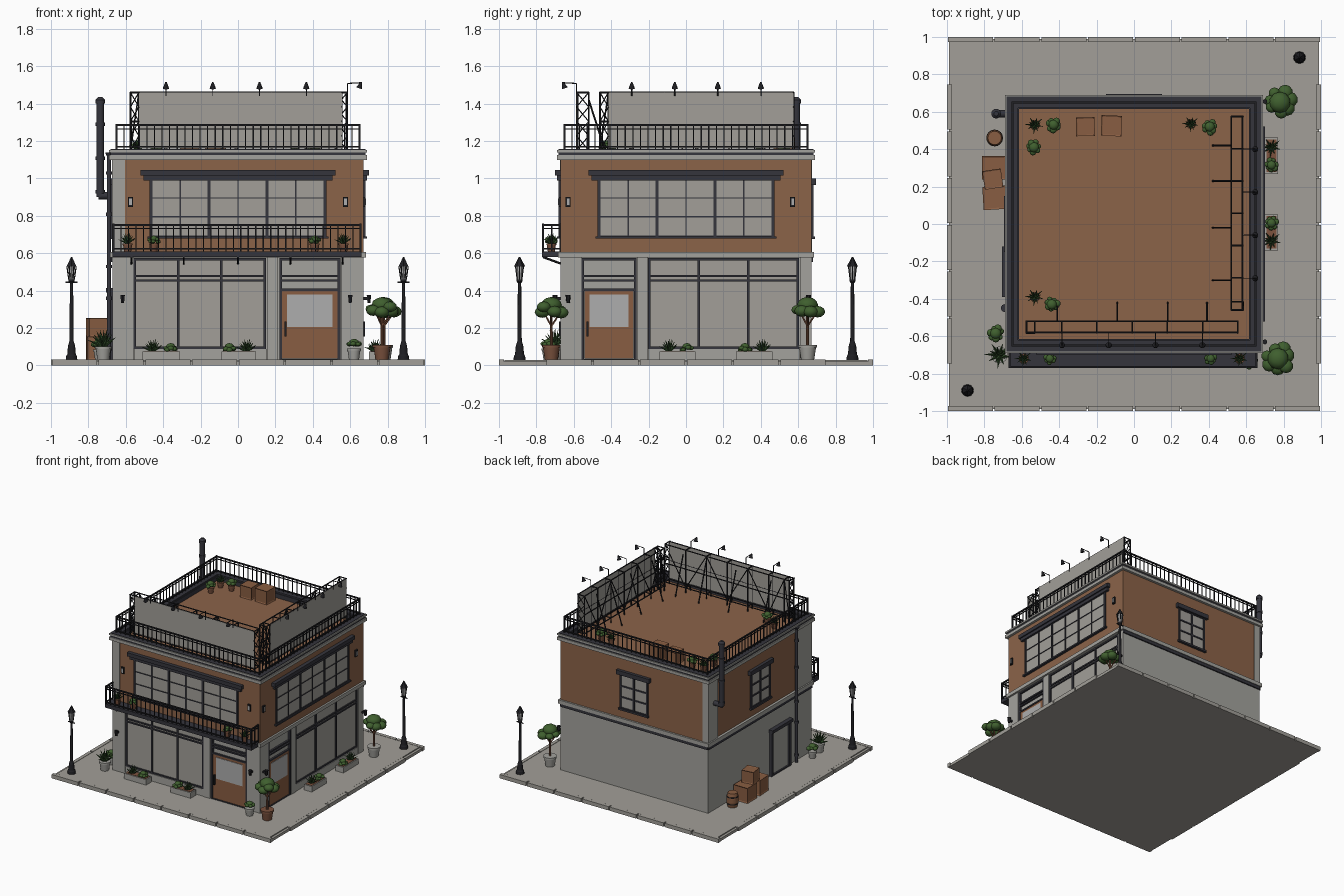
import bpy, bmesh, math, random
from mathutils import Matrix, Vector

random.seed(4)
cube = bpy.data.objects.get("Cube")
if cube:
    bpy.data.objects.remove(cube)

COLOURS = {
    "stone": (.37, .365, .34), "paving": (.36, .345, .315), "pale_glass": (.42, .42, .42),
    "brick": (.26, .125, .066), "wood": (.25, .11, .054), "dark_trim": (.035, .035, .045),
    "black_metal": (.014, .014, .017), "leaf": (.05, .115, .028), "dark_leaf": (.03, .075, .022),
    "terracotta": (.2, .085, .048)}
MATS = {}
for label, rgb in COLOURS.items():
    m = bpy.data.materials.new(label)
    m.use_nodes = True
    m.diffuse_color = (*rgb, 1)
    m.node_tree.nodes["Principled BSDF"].inputs["Base Color"].default_value = (*rgb, 1)
    MATS[label] = m

parts = {}
W = .67        # half width of the building
G = .03        # pavement level
ROOF = 1.11


def mesh(name, mat):
    return parts.setdefault(name, (bmesh.new(), mat))[0]


def box(name, mat, a, b, grow=0):
    a, b = Vector(a), Vector(b)
    size = [abs(v) + 2 * grow for v in b - a]
    bmesh.ops.create_cube(mesh(name, mat), size=1,
                          matrix=Matrix.Translation((a + b) / 2) @ Matrix.Diagonal((*size, 1)))


def rod(name, mat, a, b, r, r2=None, seg=6):
    a, b = Vector(a), Vector(b)
    turn = (b - a).to_track_quat('Z', 'Y').to_matrix().to_4x4()
    bmesh.ops.create_cone(mesh(name, mat), cap_ends=True, segments=seg, radius1=r,
                          radius2=r if r2 is None else r2, depth=(b - a).length,
                          matrix=Matrix.Translation((a + b) / 2) @ turn)


def lathe(name, mat, x, y, z, profile, seg=16):
    for (r, h), (r2, h2) in zip(profile, profile[1:]):
        rod(name, mat, (x, y, z + h), (x, y, z + h2), r, r2, seg)


def at(side, u, d, z):
    """Point on a facade: u along it, d outward from it."""
    return {"front": (u, -W - d, z), "right": (W + d, u, z),
            "back": (-u, W + d, z), "left": (-W - d, -u, z)}[side]


def slab(name, mat, side, u0, u1, z0, z1, d0, d1):
    box(name, mat, at(side, u0, d0, z0), at(side, u1, d1, z1))


def ring(name, mat, outer, inner, z0, z1):
    for s in (-1, 1):
        box(name, mat, (-outer, s * inner, z0), (outer, s * outer, z1))
        box(name, mat, (s * inner, -inner, z0), (s * outer, inner, z1))


def frame(name, side, u0, u1, z0, z1, us, zs, d0, d1, t=.007):
    for u in (u0, u1, *us):
        slab(name, "dark_trim", side, u - t, u + t, z0 - t, z1 + t, d0, d1)
    for z in (z0, z1, *zs):
        slab(name, "dark_trim", side, u0, u1, z - t * .8, z + t * .8, d0, d1 - .001)


def railing(name, a, b, z0, z1):
    a, b = Vector(a), Vector(b)
    for z, t in ((z1 - .005, .005), (z1 - .025, .003), (z0 + .015, .004)):
        box(name, "black_metal", (*a, z), (*b, z), t)
    n = max(2, round((b - a).length / .04))
    for i in range(n + 1):
        p = a.lerp(b, i / n)
        box(name, "black_metal", (*p, z0), (*p, z1 - .005), .006 if i in (0, n) else .003)


# pavement with kerb blocks
box("pavement", "paving", (-.97, -.97, 0), (.97, .97, G))
ring("kerb_bed", "paving", .99, .97, 0, .022)
for i in range(8):
    lo, hi = -1 + i / 4 + .005, -1 + (i + 1) / 4 - .005
    for s in (-1, 1):
        box("kerb", "paving", (lo, s * .972, 0), (hi, s, G + .001))
        if 0 < i < 7:
            box("kerb", "paving", (s * .972, lo, 0), (s, hi, G + .001))

# building body and corner piers
box("ground_floor", "stone", (-W, -W + .02, G), (W - .02, W, .58))
box("upper_floor", "brick", (-W + .005, -W, .6), (W, W, 1.1))
box("front_corner_pier", "stone", (-W - .004, -W - .004, .6), (-.605, -.48, 1.1))
box("back_corner_pier", "stone", (-W - .004, .55, .6), (-.62, W + .003, 1.1))
for lo, hi in ((-W, -.56), (.155, .215), (.55, W)):
    slab("front_piers", "stone", "front", lo, hi, G, .58, -.03, 0)
for lo, hi in ((-W, -.56), (-.26, -.205), (.61, W)):
    slab("side_piers", "stone", "right", lo, hi, G, .58, -.03, 0)
ring("floor_ledge", "stone", .685, .6, .578, .608)
for side in ("back", "left"):
    slab("ledge_band", "dark_trim", side, -W, W, .553, .579, 0, .01)

# cornice, parapet and roof
box("roof_floor", "brick", (-.64, -.64, 1.09), (.64, .64, ROOF))
ring("cornice", "stone", .69, .64, 1.1, 1.125)
ring("cornice", "stone", .677, .64, 1.125, 1.14)
ring("cornice", "stone", .69, .66, 1.14, 1.153)
ring("parapet_cap", "dark_trim", .682, .62, 1.1, 1.157)
ring("parapet_cap", "dark_trim", .64, .615, ROOF, 1.145)
for s in (-.65, .65):
    railing("roof_railing", (-.65, s), (.65, s), 1.155, 1.29)
    railing("roof_railing", (s, -.65), (s, .65), 1.155, 1.29)

# shop windows and shop doors
for side, u0, u1, door0, door1 in (("front", -.552, .143, .228, .54), ("right", -.197, .598, -.552, -.272)):
    thirds = [u0 + (u1 - u0) * k / 3 for k in (1, 2)]
    slab("shop_glass", "paving", side, u0, u1, .095, .57, -.02, -.016)
    frame("shop_window_frame", side, u0, u1, .095, .568, thirds, (.455, .478), -.02, -.006)
    slab("shop_sill", "stone", side, u0 - .005, u1 + .01, G, .088, -.02, -.004)
    frame("shop_door_frame", side, door0, door1, G, .568, (), (.405, .455, .478), -.02, -.004)
    slab("shop_door", "wood", side, door0 + .008, door1 - .008, G + .008, .398, -.02, -.01)
    slab("shop_door_glass", "pale_glass", side, door0 + .035, door1 - .035, .205, .38, -.011, -.006)
    slab("door_handle", "black_metal", side, door0 + .02, door0 + .03, .155, .235, -.01, .008)

# upper windows
for side in ("front", "right"):
    slab("wide_window_glass", "paving", side, -.465, .465, .69, 1, 0, .004)
    frame("wide_window_frame", side, -.465, .465, .69, .995, (-.155, .155), (), 0, .012)
    frame("wide_window_bars", side, -.465, .465, .69, .995, (-.31, 0, .31), (.795, .895), 0, .01, .004)
    slab("wide_window_lintel", "dark_trim", side, -.505, .505, .99, 1.02, 0, .02)
    slab("wide_window_lintel", "dark_trim", side, -.52, .52, 1.015, 1.045, 0, .03)
    slab("wide_window_sill", "dark_trim", side, -.485, .485, .678, .69, 0, .02)
for side in ("back", "left"):
    slab("small_window_glass", "paving", side, -.12, .12, .69, .97, 0, .004)
    frame("small_window_frame", side, -.12, .12, .69, .965, (0,), (.78, .87), 0, .012)
    slab("small_window_lintel", "dark_trim", side, -.15, .15, .965, 1, 0, .025)
    slab("small_window_sill", "dark_trim", side, -.135, .135, .675, .69, 0, .02)

# side service door
slab("service_door", "stone", "left", .15, .36, G, .39, 0, .006)
frame("service_door_frame", "left", .14, .37, G, .39, (), (), 0, .02, .012)
slab("service_door_frame", "dark_trim", "left", .12, .39, .39, .415, 0, .035)

# wall lights
for side, us, lows in (("front", (-.575, .575), (-.617, .6)), ("right", (-.63, .57), (-.63, .655))):
    for u in us:
        slab("upper_wall_lights", "black_metal", side, u - .013, u + .013, .848, .902, 0, .012)
        slab("upper_wall_light_glass", "pale_glass", side, u - .007, u + .007, .858, .892, .01, .015)
    for u in lows:
        slab("lower_wall_lights", "black_metal", side, u - .006, u + .006, .35, .365, 0, .03)
        rod("lower_wall_lights", "black_metal", at(side, u, .03, .335), at(side, u, .03, .378), .009, .014)

# balcony
slab("balcony_floor", "dark_trim", "front", -W, .66, .58, .61, 0, .1)
railing("balcony_railing", (-.665, -.765), (.655, -.765), .61, .757)
for x in (-.665, .655):
    railing("balcony_railing", (x, -.765), (x, -W), .61, .757)
for x in (-.57, -.29, 0, .28, .56):
    rod("balcony_brackets", "black_metal", (x, -.765, .58), (x, -W, .545), .006)


# rooftop boards on braced frames with lamps
def board(side, u0, u1, lamps, braces):
    name, outer, inner, lo, hi = side + "_board", -.085, -.15, 1.15, 1.46
    slab(name, "paving", side, u0 + .045, u1, 1.16, hi, outer - .01, outer)
    metal = lambda a, b, r=.005: rod(name + "_frame", "black_metal", at(side, *a), at(side, *b), r)
    mid = (lo + hi) / 2
    stops = [u0, u0 + .045] + [u0 + (u1 - u0) * k / 6 for k in range(1, 7)]
    for d in (outer - .006, inner):
        for z in (lo, mid, hi):
            metal((u0, d, z), (u1, d, z))
    for u in stops:
        for d in (outer - .006, inner):
            metal((u, d, ROOF), (u, d, hi))
        metal((u, outer, hi), (u, inner, hi))
        metal((u, outer, lo), (u, inner, lo))
    for k, (a, b) in enumerate(zip(stops, stops[1:])):
        metal((a, inner, hi if k % 2 else lo), (b, inner, lo if k % 2 else hi), .004)
    for k in range(4):
        z0, z1 = (lo + (hi - lo) * j / 4 for j in (k, k + 1))
        for u in (u0, u1):
            metal((u, outer, z0), (u, inner, z1), .003)
            metal((u, outer, z1), (u, inner, z0), .003)
        for a, b in ((z0, z1), (z1, z0)):
            metal((u0, outer, a), (u0 + .045, outer, b), .003)
    for u in braces:
        metal((u, inner, 1.42), (u, -.25, ROOF))
    for u in lamps:
        metal((u, outer, hi - .02), (u, outer, 1.508), .003)
        metal((u, outer, 1.508), (u, -.01, 1.512), .003)
        rod("board_lamps", "black_metal", at(side, u, -.022, 1.482), at(side, u, -.01, 1.515), .017, .004, 10)


board("front", -.575, .555, (-.385, -.135, .115, .365), (-.41, -.09, .18, .39))
board("right", -.46, .575, (-.29, -.06, .17, .4), (-.3, -.02, .23, .42))

# flue and drainpipe
lathe("flue", "dark_trim", -.737, .59, .9, [(.02, 0), (.02, .5), (.026, .5), (.026, .52), (.012, .535)])
for z in (.02, .2, .38):
    lathe("flue", "dark_trim", -.737, .59, .9 + z, [(.025, 0), (.025, .018)])
rod("flue", "dark_trim", (-.745, .59, .908), (-W, .59, .908), .02, seg=16)
lathe("drainpipe", "dark_trim", -.69, -.45, G, [(.012, 0), (.012, 1.09), (.022, 1.11)], 10)
for z in (.08, .35, .52, .8, 1.02):
    lathe("drainpipe", "dark_trim", -.69, -.45, z, [(.017, 0), (.017, .018)], 10)

# street lamps
for x, y in ((-.89, -.89), (.885, .89)):
    lathe("street_lamps", "black_metal", x, y, G, [(.033, 0), (.03, .02), (.024, .03), (.02, .075),
          (.012, .1), (.009, .41), (.016, .42), (.016, .43)], 10)
    box("street_lamps", "black_metal", (x - .028, y, .445), (x + .028, y, .445), .003)
    lathe("street_lamp_glass", "pale_glass", x, y, .46, [(.014, 0), (.022, .07)], 6)
    lathe("street_lamps", "black_metal", x, y, .53, [(.03, 0), (.014, .03), (.004, .05)], 6)
    for k in range(6):
        c, s = math.cos(k * math.pi / 3), math.sin(k * math.pi / 3)
        rod("street_lamps", "black_metal", (x + c * .015, y + s * .015, .46), (x + c * .025, y + s * .025, .53), .003)


# plants
def blob(name, mat, x, y, z, r, flat=.75):
    bmesh.ops.create_icosphere(mesh(name, mat), subdivisions=2, radius=r,
                               matrix=Matrix.Translation((x, y, z)) @ Matrix.Diagonal((1, 1, flat, 1)))


def clump(x, y, z, r):
    blob("foliage", "leaf", x, y, z + r * .3, r * .6)
    for k in range(7):
        t = k * math.tau / 7 + random.random() * .4
        far = r * random.uniform(.5, .65)
        blob("foliage", "leaf", x + far * math.cos(t), y + far * math.sin(t),
             z + r * random.uniform(-.2, .2), r * random.uniform(.32, .45))


def spikes(x, y, z, r):
    for k in range(18):
        t, lean = k * 2.4, .25 + .75 * k / 18
        tip = Vector((x + r * lean * math.cos(t), y + r * lean * math.sin(t), z + r * (1.35 - lean)))
        rod("spiky_leaves", "dark_leaf", (x, y, z), tip, r * .14, .001, 4)


def pot(x, y, z, r, mat):
    lathe(mat + "_pots", mat, x, y, z, [(r * .7, 0), (r * .9, r * 1.3), (r, r * 1.3), (r, r * 1.6)])
    return z + r * 1.6


def potted(plant, x, y, z, r, mat, size):
    plant(x, y, pot(x, y, z, r, mat) + (size * .4 if plant is clump else 0), size)


for x, y, z, r, plant in ((-.53, .53, ROOF, .055, spikes), (-.43, .53, ROOF, .045, clump),
        (-.535, .41, ROOF, .045, clump), (.305, .535, ROOF, .05, spikes), (.405, .52, ROOF, .045, clump),
        (-.53, -.39, ROOF, .055, spikes), (-.44, -.43, ROOF, .045, clump), (-.59, -.72, .61, .05, spikes),
        (-.45, -.72, .61, .036, clump), (.41, -.72, .61, .036, clump), (.565, -.72, .61, .05, spikes)):
    potted(plant, x, y, z, .027, "terracotta", r)
potted(spikes, -.72, -.7, G, .045, "stone", .085)
potted(clump, -.74, -.585, G, .035, "stone", .05)
potted(clump, .62, -.735, G, .038, "stone", .045)

# small trees
for x, y, mat in ((.77, -.72, "terracotta"), (.78, .65, "stone")):
    top = pot(x, y, G, .05, mat)
    rod("tree_trunks", "terracotta", (x, y, top), (x, y, .28), .008, .007, 8)
    for k in range(3):
        rod("tree_trunks", "terracotta", (x, y, .21), (x + .05 * math.cos(2 * k), y + .05 * math.sin(2 * k), .28), .005)
    clump(x, y, .295, .095)

# long planters
for centre, length, way in ((-.41, .1, 1), (.003, .092, 1), (.365, .097, 0), (-.045, .097, 0)):
    spot = (lambda u, v, z: (u, -.715 + v, z)) if way else (lambda u, v, z: (.735 + v, u, z))
    box("planters", "stone", spot(centre - length, -.035, G), spot(centre + length, .035, .075))
    box("planter_soil", "terracotta", spot(centre - length + .01, -.027, .07), spot(centre + length - .01, .027, .078))
    flip = 1 if centre < 0 else -1
    spikes(*spot(centre - flip * .045, 0, .075), .06)
    clump(*spot(centre + flip * .05, 0, .09), .04)

# crates and barrel
for x, y, z, s, turn in ((-.75, .3, G, .125, 0), (-.745, .14, G, .125, .06), (-.755, .24, G + .125, .1, .15),
                         (-.26, .52, ROOF, .1, .02), (-.12, .525, ROOF, .11, -.04)):
    bm = mesh("crates", "wood")
    made = bmesh.ops.create_cube(bm, size=s, matrix=Matrix.Translation((x, y, z + s / 2)) @ Matrix.Rotation(turn, 4, 'Z'))
    faces = list({f for v in made["verts"] for f in v.link_faces})
    bmesh.ops.inset_individual(bm, faces=faces, thickness=s * .1, depth=-.004)
lathe("barrel", "wood", -.745, .46, G, [(.036, 0), (.045, .04), (.045, .075), (.036, .115)])
for h in (.025, .08):
    lathe("barrel_hoops", "black_metal", -.745, .46, G + h, [(.045, 0), (.045, .008)])

# turn the collected parts into objects, smoothing the round ones
for name, (bm, mat) in parts.items():
    data = bpy.data.meshes.new(name)
    bm.to_mesh(data)
    bm.free()
    data.materials.append(MATS[mat])
    obj = bpy.data.objects.new(name, data)
    bpy.context.collection.objects.link(obj)
    if name in ("flue", "drainpipe", "barrel", "street_lamps", "foliage", "tree_trunks") or name.endswith("_pots"):
        bpy.ops.object.select_all(action='DESELECT')
        obj.select_set(True)
        bpy.context.view_layer.objects.active = obj
        bpy.ops.object.shade_smooth_by_angle(angle=math.radians(40))
